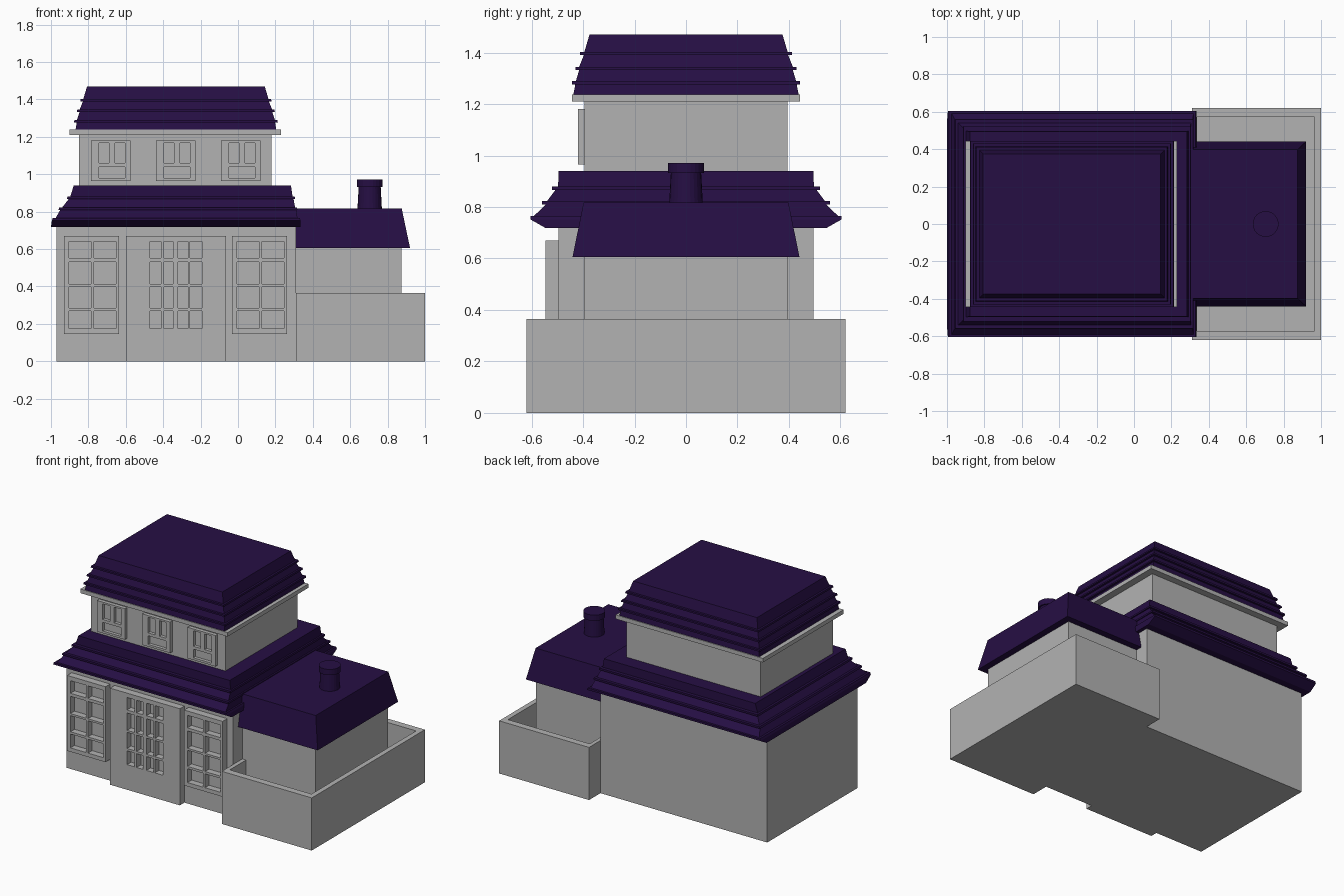
import bpy, bmesh, math

if "Cube" in bpy.data.objects:
    bpy.data.objects.remove(bpy.data.objects["Cube"])


def material(name, rgb):
    m = bpy.data.materials.new(name)
    m.diffuse_color = (*rgb, 1)
    m.use_nodes = True
    m.node_tree.nodes["Principled BSDF"].inputs["Base Color"].default_value = m.diffuse_color
    return m


STONE = material("grey_wall", (0.45, 0.45, 0.45))
TILE = material("dark_purple_roof", (0.019, 0.0045, 0.057))


def finish(name, bm, mat):
    bmesh.ops.remove_doubles(bm, verts=bm.verts, dist=1e-5)
    bmesh.ops.recalc_face_normals(bm, faces=bm.faces)
    me = bpy.data.meshes.new(name)
    bm.to_mesh(me)
    bm.free()
    me.materials.append(mat)
    ob = bpy.data.objects.new(name, me)
    bpy.context.collection.objects.link(ob)
    return ob


def loft(name, rings, mat, closed=False):
    """Stack rectangles (x0, x1, half_y, z); cap the ends or join last to first."""
    bm = bmesh.new()
    loops = [[bm.verts.new(p) for p in
              ((x0, -y, z), (x1, -y, z), (x1, y, z), (x0, y, z))]
             for x0, x1, y, z in rings]
    pairs = list(zip(loops, loops[1:]))
    if closed:
        pairs.append((loops[-1], loops[0]))
    else:
        bm.faces.new(loops[0][::-1])
        bm.faces.new(loops[-1])
    for a, b in pairs:
        for i in range(4):
            j = (i + 1) % 4
            bm.faces.new((a[i], a[j], b[j], b[i]))
    return finish(name, bm, mat)


def block(name, x0, x1, y, z0, z1, mat=STONE):
    return loft(name, [(x0, x1, y, z0), (x0, x1, y, z1)], mat)


def panel(name, xs, zs, panes, front, recess, back):
    """Raised slab on the front wall; cells for which panes(i, j) is true are sunk."""
    bm = bmesh.new()
    nx, nz = len(xs) - 1, len(zs) - 1

    def depth(i, j):
        if not (0 <= i < nx and 0 <= j < nz):
            return back
        return recess if panes(i, j) else front

    def quad(*pts):
        bm.faces.new([bm.verts.new(p) for p in pts])

    for i in range(nx + 1):
        for j in range(nz + 1):
            d, x, z = depth(i, j), xs[i], zs[j]
            if i < nx and j < nz:
                X, Z = xs[i + 1], zs[j + 1]
                quad((x, d, z), (X, d, z), (X, d, Z), (x, d, Z))
            l, b = depth(i - 1, j), depth(i, j - 1)
            if j < nz and l != d:
                Z = zs[j + 1]
                quad((x, l, z), (x, d, z), (x, d, Z), (x, l, Z))
            if i < nx and b != d:
                X = xs[i + 1]
                quad((x, b, z), (X, b, z), (X, d, z), (x, d, z))
    return finish(name, bm, STONE)


# walls of the main block, upper storey and side wing
block("main_walls", -0.97, 0.31, 0.495, 0, 0.73)
block("upper_walls", -0.85, 0.18, 0.395, 0.9, 1.22)
block("wing_walls", 0.30, 0.873, 0.395, 0.01, 0.62)

# low yard wall with a sunken floor
loft("yard_wall", [(0.31, 1.0, 0.62, 0), (0.31, 1.0, 0.62, 0.365),
                   (0.338, 0.965, 0.573, 0.365), (0.338, 0.965, 0.573, 0.03)], STONE)

# wing roof and chimney
loft("wing_roof", [(0.25, 0.92, 0.441, 0.605), (0.25, 0.875, 0.398, 0.818)], TILE)
bm = bmesh.new()
rings = []
for r, z in ((0.066, 0.80), (0.059, 0.932), (0.069, 0.932), (0.069, 0.972)):
    rings.append([bm.verts.new((0.704 + r * math.cos(a * math.pi / 12),
                                r * math.sin(a * math.pi / 12), z)) for a in range(24)])
for a, b in zip(rings, rings[1:]):
    for i in range(24):
        j = (i + 1) % 24
        bm.faces.new((a[i], a[j], b[j], b[i]))
bm.faces.new(rings[0][::-1])
bm.faces.new(rings[-1])
finish("chimney", bm, TILE)

# tiered lower roof, with a lip at each tier
loft("lower_roof", [
    (-1.0, 0.335, 0.545, 0.718), (-0.995, 0.335, 0.605, 0.752),
    (-0.99, 0.33, 0.605, 0.766), (-0.975, 0.318, 0.59, 0.766),
    (-0.95, 0.312, 0.545, 0.81), (-0.96, 0.318, 0.56, 0.81),
    (-0.955, 0.316, 0.56, 0.823), (-0.94, 0.305, 0.54, 0.823),
    (-0.905, 0.297, 0.507, 0.867), (-0.915, 0.305, 0.52, 0.867),
    (-0.912, 0.303, 0.52, 0.88), (-0.897, 0.292, 0.497, 0.88),
    (-0.878, 0.283, 0.495, 0.94)], TILE)

# upper eave slab and tiered upper roof
block("upper_eave", -0.90, 0.23, 0.443, 1.21, 1.238)
tiers = [(0.537, 0.438, 1.236), (0.53, 0.43, 1.277), (0.545, 0.443, 1.277),
         (0.543, 0.443, 1.289), (0.53, 0.428, 1.289), (0.515, 0.415, 1.333),
         (0.529, 0.43, 1.333), (0.527, 0.43, 1.345), (0.515, 0.415, 1.345),
         (0.497, 0.397, 1.39), (0.511, 0.411, 1.39), (0.509, 0.411, 1.402),
         (0.495, 0.395, 1.402), (0.475, 0.375, 1.47)]
loft("upper_roof", [(-0.332 - hx, -0.332 + hx, hy, z) for hx, hy, z in tiers], TILE)

# ground floor windows and central door, sharing pane rows
rows = [0.174, 0.27, 0.286, 0.398, 0.412, 0.532, 0.553, 0.64, 0.67]
cols = [-0.93, -0.904, -0.786, -0.77, -0.652, -0.635]
odd = lambda i, j: i % 2 == 1 and j % 2 == 1
for side, dx in (("left", 0), ("right", 0.898)):
    panel(side + "_window", [x + dx for x in cols], [0.147] + rows, odd,
          -0.545, -0.50, -0.49)
panel("door", [-0.60, -0.47, -0.412, -0.396, -0.348, -0.321, -0.267, -0.257, -0.193, -0.065],
      [0] + rows, odd, -0.545, -0.50, -0.49)

# upper windows: two tall panes above one wide pane
for n in range(3):
    x = -0.787 + 0.3475 * n
    panel("upper_window_%d" % (n + 1),
          [x + d for d in (0, 0.043, 0.098, 0.13, 0.182, 0.213)],
          [0.965, 0.98, 1.04, 1.06, 1.168, 1.18],
          lambda i, j: (j == 1 and 1 <= i <= 3) or (j == 3 and i in (1, 3)),
          -0.42, -0.398, -0.39)
